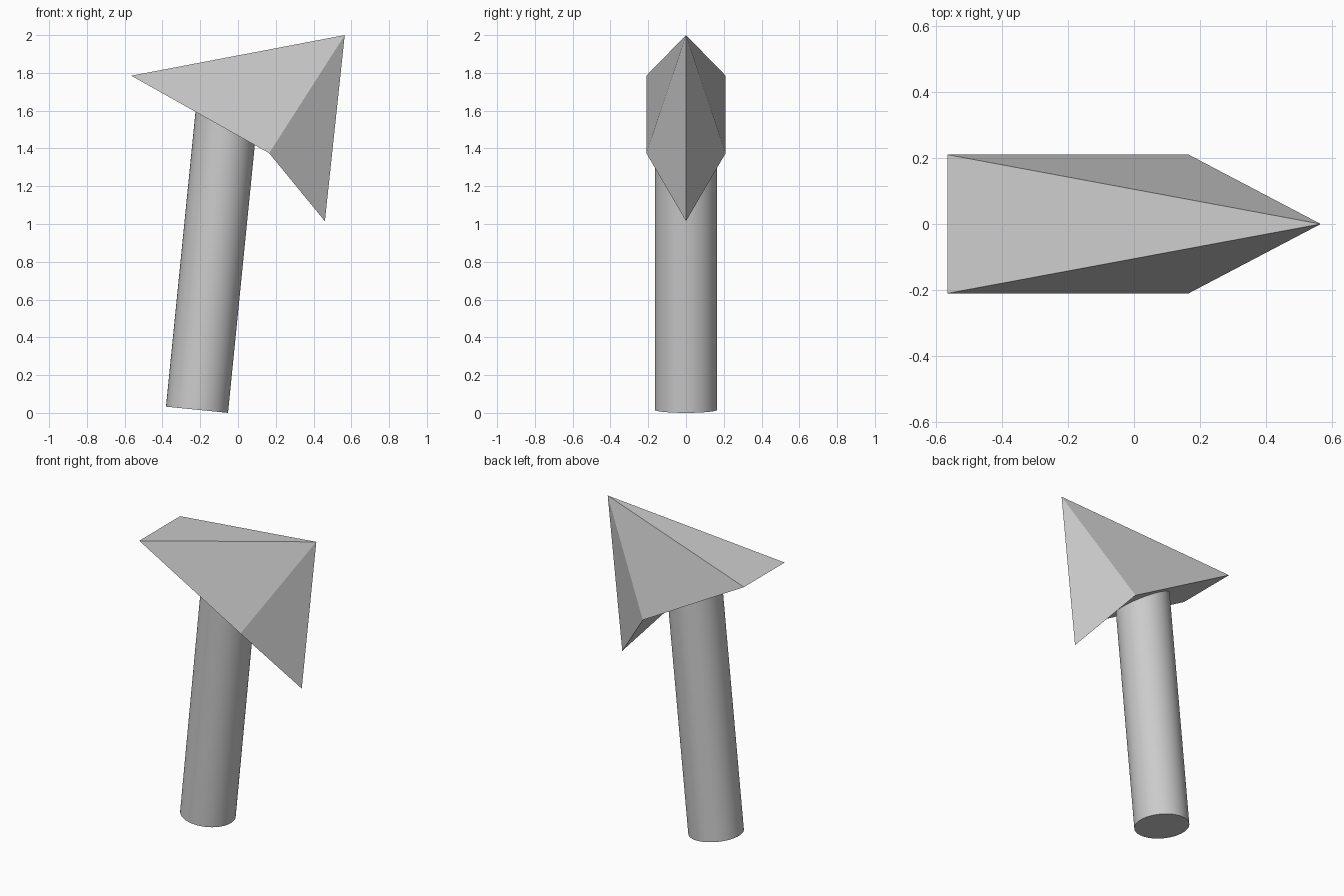
import bpy, bmesh, math
from mathutils import Vector

if "Cube" in bpy.data.objects:
    bpy.data.objects.remove(bpy.data.objects["Cube"])

# Arrow head: a wedge with a centre ridge and mirrored side corners
W = 0.21
tip, barb = (0.565, 0, 2.0), (0.46, 0, 1.015)
wing, notch = (-0.565, 1.785), (0.165, 1.375)      # x, z of the side corners

bm = bmesh.new()
t, b = bm.verts.new(tip), bm.verts.new(barb)
wings = [bm.verts.new((wing[0], s * W, wing[1])) for s in (-1, 1)]
notches = [bm.verts.new((notch[0], s * W, notch[1])) for s in (-1, 1)]
bm.faces.new((t, wings[1], wings[0]))                            # top
bm.faces.new((wings[0], wings[1], notches[1], notches[0]))       # underside
bm.faces.new((notches[0], notches[1], b))                        # under barb
for w, n in zip(wings, notches):                                 # two sides
    bm.faces.new((t, w, n))
    bm.faces.new((t, n, b))
bmesh.ops.recalc_face_normals(bm, faces=bm.faces)
mesh = bpy.data.meshes.new("arrow_head")
bm.to_mesh(mesh)
bm.free()
bpy.context.collection.objects.link(bpy.data.objects.new("arrow_head", mesh))

# Shaft: a leaning cylinder whose top is buried in the head
radius, length = 0.165, 1.6
base = Vector((-0.217, 0, 0.0165))
lean = math.atan(0.1)
axis = Vector((math.sin(lean), 0, math.cos(lean)))
bpy.ops.mesh.primitive_cylinder_add(vertices=64, radius=radius, depth=length,
                                    location=base + axis * length / 2,
                                    rotation=(0, lean, 0))
bpy.context.object.name = "arrow_shaft"
bpy.ops.object.shade_smooth_by_angle(angle=math.radians(30))
